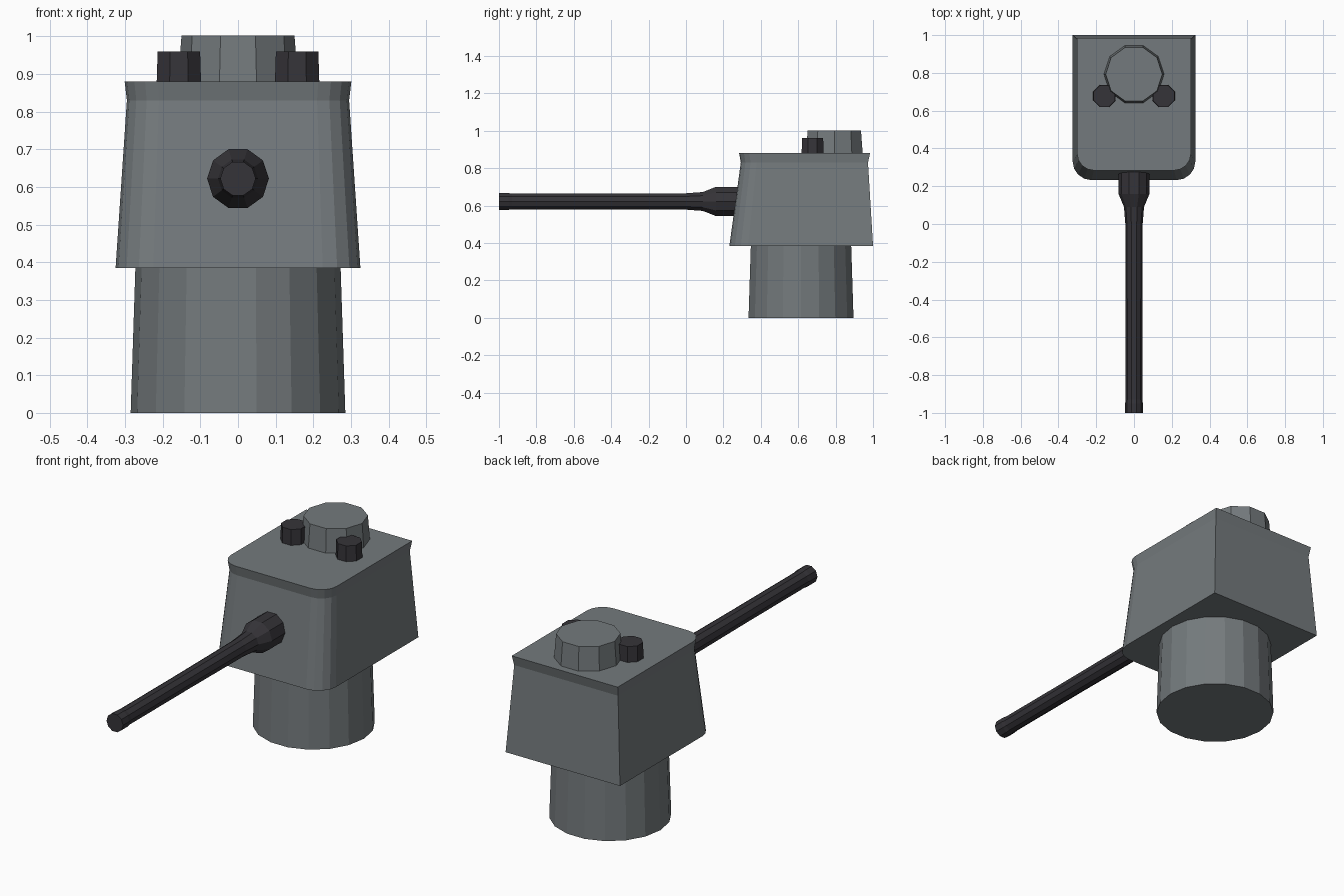
import bpy, bmesh, math

if "Cube" in bpy.data.objects:
    bpy.data.objects.remove(bpy.data.objects["Cube"])


def material(name, rgb):
    m = bpy.data.materials.new(name)
    m.diffuse_color = (*rgb, 1)
    m.use_nodes = True
    m.node_tree.nodes["Principled BSDF"].inputs["Base Color"].default_value = m.diffuse_color
    return m


GREY = material("steel_grey", (0.175, 0.195, 0.205))
DARK = material("dark_gunmetal", (0.036, 0.034, 0.040))


def loft(name, rings, mat):
    """Skin a list of equal-length point rings and cap both ends."""
    bm = bmesh.new()
    vs = [[bm.verts.new(p) for p in r] for r in rings]
    n = len(vs[0])
    for a, b in zip(vs, vs[1:]):
        for i in range(n):
            j = (i + 1) % n
            bm.faces.new((a[i], a[j], b[j], b[i]))
    bm.faces.new(vs[0][::-1])
    bm.faces.new(vs[-1])
    bmesh.ops.recalc_face_normals(bm, faces=bm.faces)
    me = bpy.data.meshes.new(name)
    bm.to_mesh(me)
    bm.free()
    me.materials.append(mat)
    ob = bpy.data.objects.new(name, me)
    bpy.context.collection.objects.link(ob)
    return ob


def circle(n, r):
    return [(r * math.cos(2 * math.pi * i / n), r * math.sin(2 * math.pi * i / n))
            for i in range(n)]


def upright(name, n, cx, cy, profile, mat, turn=0.0):
    """Faceted vertical turning; profile is (radius, z) pairs."""
    c, s = math.cos(turn), math.sin(turn)
    return loft(name, [[(cx + u * c - v * s, cy + u * s + v * c, z) for u, v in circle(n, r)]
                       for r, z in profile], mat)


# Round pedestal
upright("pedestal", 18, 0, 0.615, [(0.285, 0), (0.272, 0.40)], GREY)


# Housing: square back corners, rounded front corners, flared rim
def housing_ring(z, hw, front, back, r, seg=4):
    pts = [(hw, back, z), (-hw, back, z)]
    for sx, start in ((-1, math.pi), (1, 1.5 * math.pi)):
        for k in range(seg + 1):
            a = start + k * math.pi / 2 / seg
            pts.append((sx * (hw - r) + r * math.cos(a), front + r + r * math.sin(a), z))
    return pts


loft("housing", [housing_ring(0.385, 0.325, 0.232, 1.0, 0.10),
                 housing_ring(0.83, 0.295, 0.293, 0.973, 0.085),
                 housing_ring(0.88, 0.301, 0.284, 0.984, 0.088)], GREY)

# Roof hatch and its two side knobs
upright("roof_hatch", 10, 0, 0.793, [(0.160, 0.87), (0.150, 1.002)], GREY)
for side, label in ((-1, "left"), (1, "right")):
    upright("roof_knob_" + label, 8, side * 0.157, 0.677,
            [(0.064, 0.87), (0.061, 0.96)], DARK, math.pi / 8)

# Barrel with thick collar and slightly flared muzzle
barrel = [(0.082, 0.33), (0.082, 0.16), (0.053, 0.09), (0.046, 0.0),
          (0.044, -0.43), (0.044, -0.93), (0.047, -0.95), (0.047, -1.0)]
loft("barrel", [[(u, y, 0.622 + v) for u, v in circle(10, r)] for r, y in barrel], DARK)
